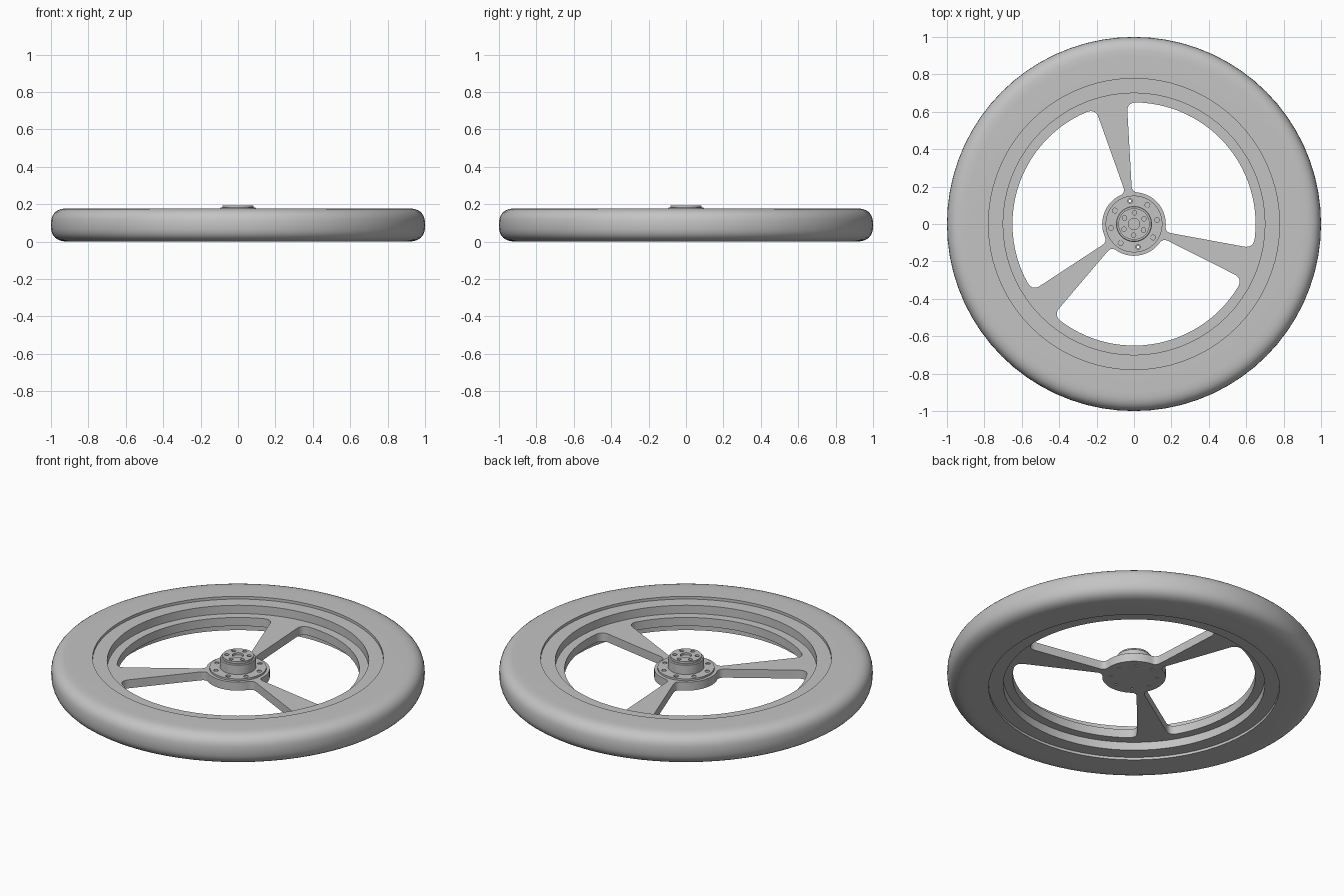
import bpy, bmesh, math
from mathutils import Vector, Matrix

cube = bpy.data.objects.get("Cube")
if cube:
    bpy.data.objects.remove(cube, do_unlink=True)

grey = bpy.data.materials.new("plain_grey")
grey.use_nodes = True
grey.diffuse_color = (0.55, 0.55, 0.55, 1)
grey.node_tree.nodes["Principled BSDF"].inputs["Base Color"].default_value = (0.55, 0.55, 0.55, 1)


def finish(name, mesh, angle):
    mesh.name = name
    mesh.materials.clear()
    mesh.materials.append(grey)
    obj = bpy.data.objects.new(name, mesh)
    bpy.context.scene.collection.objects.link(obj)
    bpy.ops.object.select_all(action='DESELECT')
    obj.select_set(True)
    bpy.context.view_layer.objects.active = obj
    bpy.ops.object.shade_smooth_by_angle(angle=math.radians(angle))
    return obj


def lathe(name, profile, segments, angle=30):
    """Revolve a closed (radius, height) profile around z."""
    bm = bmesh.new()
    rings = []
    for i in range(segments):
        a = math.tau * i / segments
        rings.append([bm.verts.new((r * math.cos(a), r * math.sin(a), z)) for r, z in profile])
    n = len(profile)
    for i in range(segments):
        p, q = rings[i], rings[(i + 1) % segments]
        for j in range(n):
            k = (j + 1) % n
            bm.faces.new((p[j], q[j], q[k], p[k]))
    bmesh.ops.recalc_face_normals(bm, faces=bm.faces)
    mesh = bpy.data.meshes.new(name)
    bm.to_mesh(mesh)
    bm.free()
    return finish(name, mesh, angle)


def polar(r, a):
    return Vector((r * math.cos(a), r * math.sin(a)))


def circle(r, segments, centre=Vector((0, 0))):
    return [centre + polar(r, math.tau * i / segments) for i in range(segments)]


def plate(name, loops, z0, z1):
    """Flat plate; the first loop is the outline, the others are holes."""
    curve = bpy.data.curves.new(name, 'CURVE')
    curve.dimensions = '2D'
    curve.fill_mode = 'BOTH'
    curve.extrude = (z1 - z0) / 2
    for loop in loops:
        spline = curve.splines.new('POLY')
        spline.points.add(len(loop) - 1)
        for point, co in zip(spline.points, loop):
            point.co = (co.x, co.y, 0, 1)
        spline.use_cyclic_u = True
    temp = bpy.data.objects.new(name + "_outline", curve)
    bpy.context.scene.collection.objects.link(temp)
    deps = bpy.context.evaluated_depsgraph_get()
    mesh = bpy.data.meshes.new_from_object(temp.evaluated_get(deps))
    bpy.data.objects.remove(temp, do_unlink=True)
    bm = bmesh.new()
    bm.from_mesh(mesh)
    bmesh.ops.remove_doubles(bm, verts=bm.verts, dist=0.0001)
    bmesh.ops.translate(bm, verts=bm.verts, vec=(0, 0, (z0 + z1) / 2))
    bmesh.ops.recalc_face_normals(bm, faces=bm.faces)
    bm.to_mesh(mesh)
    bm.free()
    return finish(name, mesh, 30)


def fillet(a, corner, b, steps=7):
    out = []
    for i in range(steps + 1):
        t = i / steps
        out.append(a * (1 - t) ** 2 + corner * 2 * t * (1 - t) + b * t * t)
    return out


def window(turn):
    """Opening between two neighbouring spokes, with rounded corners."""
    r_in, r_out, trim_in, trim_out = 0.17, 0.65, 0.035, 0.05
    spin = Matrix.Rotation(math.radians(-120), 2)
    a_in, a_out = Vector((-0.011, 0.17)), Vector((-0.038, 0.649))
    b_in, b_out = spin @ Vector((-0.045, 0.164)), spin @ Vector((-0.206, 0.616))

    def arc(r, start, end, trim, steps):
        s, e = math.atan2(start.y, start.x), math.atan2(end.y, end.x)
        d = math.copysign(trim / r, e - s)
        s, e = s + d, e - d
        return [polar(r, s + (e - s) * i / steps) for i in range(steps + 1)]

    outer = arc(r_out, a_out, b_out, trim_out, 28)
    inner = arc(r_in, b_in, a_in, trim_in, 14)
    da, db = (a_out - a_in).normalized(), (b_out - b_in).normalized()
    pts = fillet(a_out - da * trim_out, a_out, outer[0])
    pts += outer[1:-1]
    pts += fillet(outer[-1], b_out, b_out - db * trim_out)
    pts += fillet(b_in + db * trim_in, b_in, inner[0])
    pts += inner[1:-1]
    pts += fillet(inner[-1], a_in, a_in + da * trim_in)
    rot = Matrix.Rotation(turn, 2)
    return [rot @ p for p in pts]


# Tyre: flat sidewalls and a squarish rounded tread
mid, half = 0.089, 0.089
tread = []
for i in range(17):
    a = math.pi / 2 - math.pi * i / 16
    c, s = math.cos(a), math.sin(a)
    tread.append((0.90 + 0.10 * abs(c) ** 0.75,
                  mid + half * math.copysign(abs(s) ** 0.75, s)))
lathe("tyre", [(0.778, 2 * half)] + tread + [(0.778, 0)], 72, 50)

# Rim: band with a stepped lip at each side
lathe("rim", [(0.79, 0.162), (0.70, 0.162), (0.70, 0.015), (0.79, 0.015)], 72)

# Spoke plate: outer ring, three spokes and hub disc in one piece
bolt_angles = [math.radians(55 + 45 * i) for i in range(8)]
bolt_spots = [polar(0.125, a) for a in bolt_angles]
windows = [window(math.tau * i / 3) for i in range(3)]
plate("spokes", [circle(0.705, 72)] + windows +
      [circle(0.007, 12, p) for p in bolt_spots], 0.063, 0.113)

# Hub flange with a ring of bolts; two opposite holes stay open
plate("hub_flange", [circle(0.152, 48)] + [circle(0.013, 14, p) for p in bolt_spots],
      0.113, 0.124)
for i, spot in enumerate(bolt_spots):
    if i % 4 != 1:
        plate("flange_bolt_%d" % i, [circle(0.011, 14, spot)], 0.113, 0.120)

# Hub barrel and cap with six bolt recesses and a centre bore
lathe("hub_barrel", [(0.001, 0.113), (0.096, 0.113), (0.096, 0.178),
                     (0.092, 0.182), (0.001, 0.182)], 48)
cap_spots = [polar(0.06, math.radians(28 + 60 * i)) for i in range(6)]
plate("hub_cap", [circle(0.084, 48), circle(0.03, 24)] +
      [circle(0.012, 14, p) for p in cap_spots], 0.182, 0.194)
